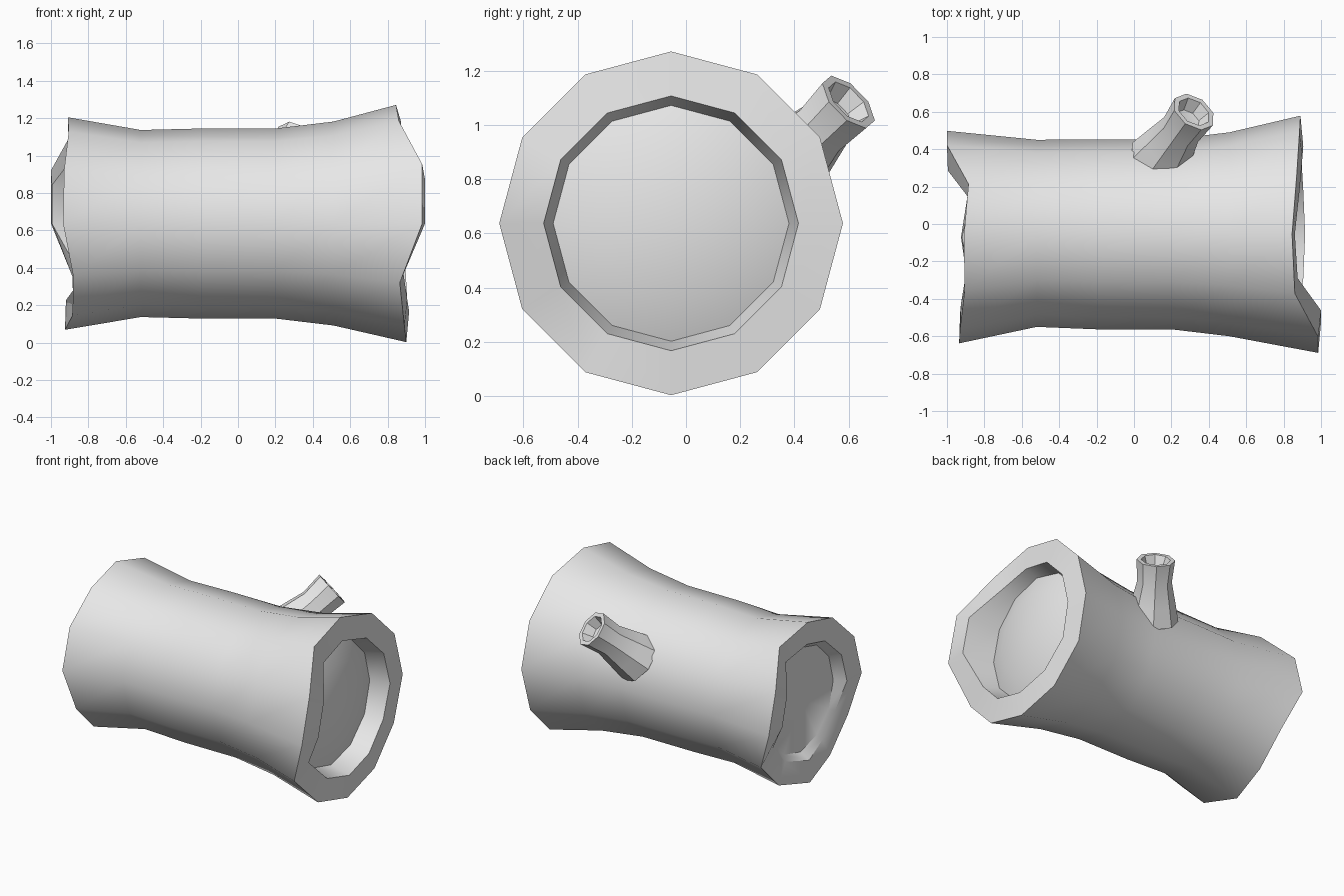
import bpy, bmesh, math
from mathutils import Vector

cube = bpy.data.objects.get("Cube")
if cube:
    bpy.data.objects.remove(cube, do_unlink=True)

grey = bpy.data.materials.new("plain_grey")
grey.use_nodes = True
grey.diffuse_color = (0.8, 0.8, 0.8, 1)
grey.node_tree.nodes["Principled BSDF"].inputs["Base Color"].default_value = (0.8, 0.8, 0.8, 1)


def skin(name, rings, first_cap, last_cap, angle):
    """Join equal rings of points and close both ends with fans."""
    bm = bmesh.new()
    loops = [[bm.verts.new(p) for p in ring] for ring in rings]
    n = len(loops[0])
    for a, b in zip(loops, loops[1:]):
        for i in range(n):
            j = (i + 1) % n
            bm.faces.new((a[i], a[j], b[j], b[i]))
    for loop, tip in ((loops[0], first_cap), (loops[-1], last_cap)):
        centre = bm.verts.new(tip)
        for i in range(n):
            bm.faces.new((loop[i], loop[(i + 1) % n], centre))
    bmesh.ops.recalc_face_normals(bm, faces=bm.faces)
    mesh = bpy.data.meshes.new(name)
    bm.to_mesh(mesh)
    bm.free()
    obj = bpy.data.objects.new(name, mesh)
    bpy.context.collection.objects.link(obj)
    mesh.materials.append(grey)
    bpy.ops.object.select_all(action='DESELECT')
    obj.select_set(True)
    bpy.context.view_layer.objects.active = obj
    bpy.ops.object.shade_smooth_by_angle(angle=math.radians(angle))
    return obj


# Log trunk: twelve-sided rings along x, starting at the top and turning to +y
SIDES, MID_Z = 12, 0.637


def log_ring(xs, radius, cy=-0.055):
    if not isinstance(xs, list):
        xs = [xs] * SIDES
    ring = []
    for i, x in enumerate(xs):
        a = math.tau * i / SIDES
        ring.append((x, cy + radius * math.sin(a), MID_Z + radius * math.cos(a)))
    return ring


def shift(xs, d):
    return [x + d for x in xs]


# Ragged saw cuts at the two ends
cut_a = [-.91, -.885, -1, -1, -.885, -.88, -.925, -.885, -.88, -.935, -.93, -.905]
cut_b = [.845, .87, .885, .89, .88, .89, .9, .89, .865, .985, .985, .86]

log_rings = [
    log_ring(-0.85, 0.37, -0.07),
    log_ring(shift(cut_a, 0.005), 0.41, -0.07),
    log_ring(cut_a, 0.568, -0.07),
    log_ring(-0.52, 0.5, -0.05),
    log_ring(-0.2, 0.508),
    log_ring(0.2, 0.508),
    log_ring(0.51, 0.545),
    log_ring(cut_b, 0.634),
    log_ring(shift(cut_b, 0.015), 0.47),
    log_ring(0.77, 0.435),
    log_ring(0.82, 0.3),
]
skin("log_trunk", log_rings, (-0.85, -0.07, MID_Z), (0.845, -0.055, MID_Z), 36)

# Branch stub: hollow-ended eight-sided tube leaning up and back
tip = Vector((0.32, 0.60, 1.085))
axis = Vector((0.72, 1, 1)).normalized()
side = axis.cross(Vector((0, 0, 1))).normalized()
up = side.cross(axis)


def branch_ring(along, radius):
    c = tip + axis * along
    return [c + radius * (side * math.cos(math.tau * i / 8) + up * math.sin(math.tau * i / 8))
            for i in range(8)]


branch_rings = [branch_ring(d, r) for d, r in
                ((-0.42, 0.17), (-0.3, 0.145), (-0.15, 0.112), (0, 0.125), (0, 0.095), (-0.07, 0.07))]
skin("branch_stub", branch_rings, tip - axis * 0.42, tip - axis * 0.08, 36)
